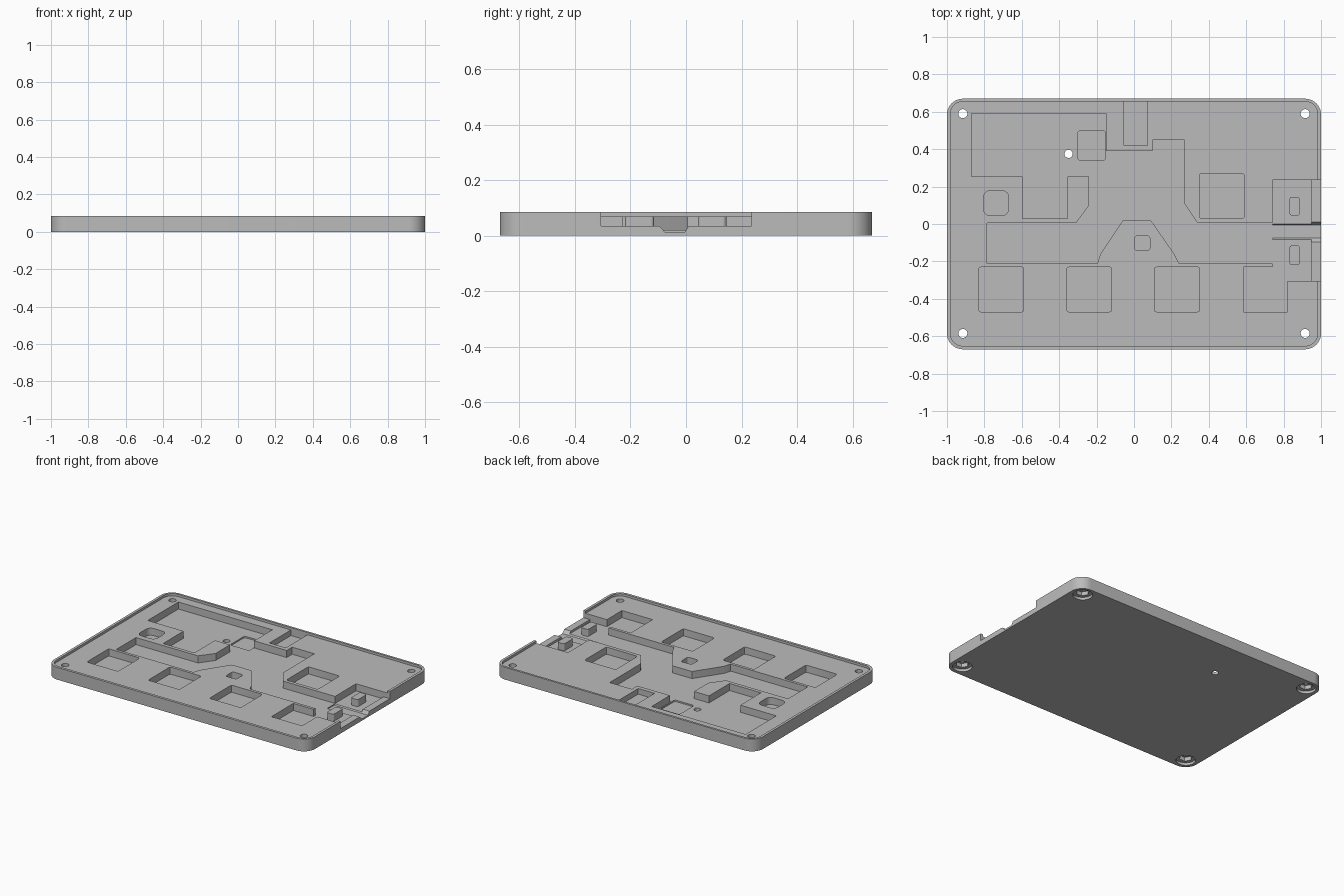
import bpy, bmesh, math

if "Cube" in bpy.data.objects:
    bpy.data.objects.remove(bpy.data.objects["Cube"], do_unlink=True)

grey = bpy.data.materials.new("case_grey")
grey.use_nodes = True
colour = (0.5, 0.5, 0.5, 1)
grey.diffuse_color = colour
grey.node_tree.nodes["Principled BSDF"].inputs["Base Color"].default_value = colour

FLOOR, DECK, TOP, ABOVE = 0.02, 0.069, 0.085, 0.15


def prism(name, outline, low, high):
    """Extrude a flat outline from one height to another."""
    bm = bmesh.new()
    face = bm.faces.new([bm.verts.new((x, y, low)) for x, y in outline])
    grown = bmesh.ops.extrude_face_region(bm, geom=[face])["geom"]
    moved = [v for v in grown if isinstance(v, bmesh.types.BMVert)]
    bmesh.ops.translate(bm, verts=moved, vec=(0, 0, high - low))
    bmesh.ops.recalc_face_normals(bm, faces=bm.faces)
    mesh = bpy.data.meshes.new(name)
    bm.to_mesh(mesh)
    bm.free()
    mesh.materials.append(grey)
    obj = bpy.data.objects.new(name, mesh)
    bpy.context.scene.collection.objects.link(obj)
    return obj


def rounded(x0, x1, y0, y1, r, steps=4):
    """Outline of a rectangle with rounded corners."""
    corners = [(x1 - r, y1 - r), (x0 + r, y1 - r), (x0 + r, y0 + r), (x1 - r, y0 + r)]
    pts = []
    for i, (cx, cy) in enumerate(corners):
        for k in range(steps + 1):
            a = math.pi / 2 * (i + k / steps)
            pts.append((cx + r * math.cos(a), cy + r * math.sin(a)))
    return pts


def box(x0, x1, y0, y1):
    return [(x0, y0), (x1, y0), (x1, y1), (x0, y1)]


def disc(x, y, r, sides):
    return [(x + r * math.cos(math.tau * i / sides),
             y + r * math.sin(math.tau * i / sides)) for i in range(sides)]


case = prism("case", rounded(-1, 1, -0.67, 0.67, 0.085, 10), 0, TOP)


def cut(cutter):
    """Carve a cutter out of the case and throw it away."""
    mod = case.modifiers.new("cut", "BOOLEAN")
    mod.operation = "DIFFERENCE"
    mod.solver = "EXACT"
    mod.object = cutter
    bpy.context.view_layer.update()
    result = bpy.data.meshes.new_from_object(
        case.evaluated_get(bpy.context.evaluated_depsgraph_get()))
    case.modifiers.clear()
    case.data = result
    bpy.data.objects.remove(cutter, do_unlink=True)


# Deck recessed inside the thin rim
cut(prism("rim_cutter", rounded(-0.982, 0.982, -0.652, 0.655, 0.068, 10), DECK, ABOVE))

# Large connected pocket for the board and wiring
pocket = [(-0.87, 0.59), (-0.15, 0.59), (-0.15, 0.39), (0.1, 0.39), (0.1, 0.45),
          (0.27, 0.45), (0.27, 0.11), (0.34, 0.005), (0.74, 0.005), (0.74, 0.235),
          (0.95, 0.235), (0.95, -0.305), (0.82, -0.305), (0.82, -0.47),
          (0.585, -0.47), (0.585, -0.23), (0.74, -0.23), (0.74, -0.21),
          (0.24, -0.21), (0.215, -0.16), (0.09, 0.02), (-0.06, 0.02),
          (-0.18, -0.16), (-0.195, -0.21), (-0.785, -0.21), (-0.785, 0.005),
          (-0.31, 0.005), (-0.24, 0.1), (-0.24, 0.255), (-0.355, 0.255),
          (-0.355, 0.03), (-0.595, 0.03), (-0.595, 0.255), (-0.87, 0.255)]
cut(prism("pocket_cutter", pocket, FLOOR, ABOVE))

# Separate square pockets
for x, y in [(-0.71, -0.35), (-0.24, -0.35), (0.23, -0.35), (0.47, 0.15)]:
    cut(prism("square_cutter", rounded(x - 0.12, x + 0.12, y - 0.12, y + 0.12, 0.012, 2),
              FLOOR, ABOVE))

# Two small rounded pockets
cut(prism("small_cutter", rounded(-0.805, -0.67, 0.045, 0.178, 0.035), FLOOR, ABOVE))
cut(prism("small_cutter", rounded(0.003, 0.085, -0.142, -0.063, 0.015), FLOOR, ABOVE))

# Shallow step in the pocket floor
cut(prism("step_cutter", rounded(-0.3, -0.152, 0.34, 0.5, 0.015), 0.01, 0.05))

# Side opening through the wall
cut(prism("side_cutter", box(0.94, 1.1, -0.305, 0.235), 0.035, ABOVE))

# Cable channel with sloped sides, swept along x
channel = prism("channel_cutter",
                [(-0.105, 0.045), (-0.075, 0.012), (-0.005, 0.012), (0.016, 0.045)],
                0.741, 1.1)
for v in channel.data.vertices:
    v.co = (v.co.z, v.co.x, v.co.y)
cut(channel)

# Port channel and rounded slot through the back wall
cut(prism("port_cutter", box(-0.053, 0.072, 0.42, 0.655), 0.03, ABOVE))
slot = prism("slot_cutter", rounded(-0.05, 0.069, 0.031, 0.066, 0.017), 0.6, 0.75)
for v in slot.data.vertices:
    v.co = (v.co.x, v.co.z, v.co.y)
cut(slot)

# Screw holes with round and hexagonal recesses underneath
for x in (-0.915, 0.915):
    for y in (-0.585, 0.59):
        cut(prism("bore_cutter", disc(x, y, 0.062, 32), -0.05, 0.018))
        cut(prism("hex_cutter", disc(x, y, 0.042, 6), -0.05, 0.045))
        cut(prism("hole_cutter", disc(x, y, 0.024, 24), -0.05, ABOVE))
cut(prism("reset_cutter", disc(-0.35, 0.375, 0.022, 24), -0.05, ABOVE))

# Clamp posts either side of the cable channel
for name, y0, y1 in [("rear_post", 0.045, 0.145), ("front_post", -0.22, -0.115)]:
    prism(name, rounded(0.832, 0.886, y0, y1, 0.012), FLOOR - 0.005, DECK)

# Smooth the curved walls and keep the edges crisp
bpy.ops.object.select_all(action="DESELECT")
case.select_set(True)
bpy.context.view_layer.objects.active = case
bpy.ops.object.shade_smooth_by_angle(angle=math.radians(30))
